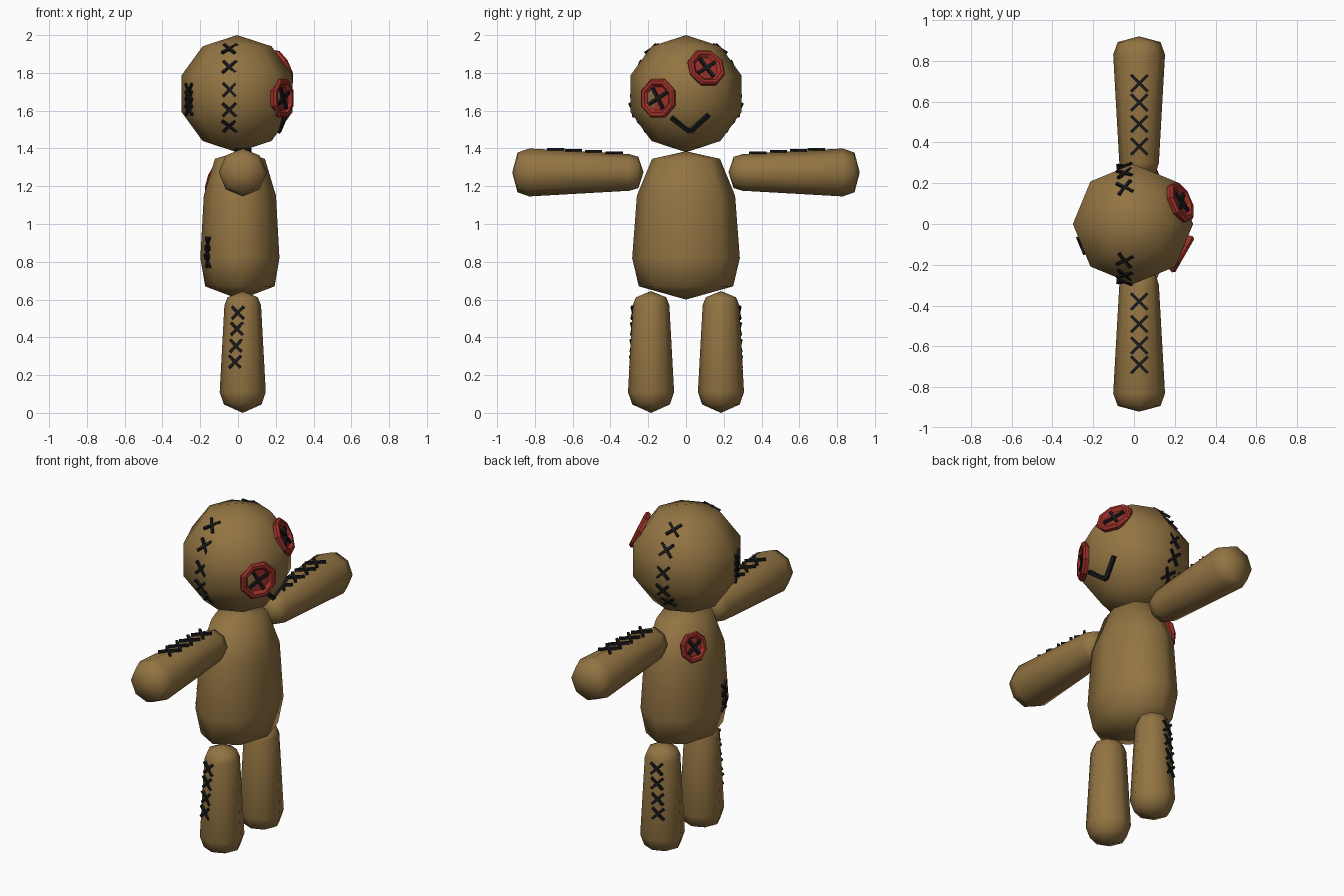
import bpy, bmesh
from math import sin, cos, pi, radians
from mathutils import Vector, Matrix
from mathutils.bvhtree import BVHTree

if "Cube" in bpy.data.objects:
    bpy.data.objects.remove(bpy.data.objects["Cube"])


def material(name, rgb):
    m = bpy.data.materials.new(name)
    m.diffuse_color = (*rgb, 1)
    m.use_nodes = True
    m.node_tree.nodes["Principled BSDF"].inputs["Base Color"].default_value = m.diffuse_color
    return m


CLOTH = material("burlap", (0.29, 0.175, 0.055))
RED = material("button_red", (0.34, 0.03, 0.022))
BLACK = material("thread", (0.01, 0.01, 0.012))


def finish(bm, name, mat, angle=None):
    bmesh.ops.recalc_face_normals(bm, faces=bm.faces)
    me = bpy.data.meshes.new(name)
    bm.to_mesh(me)
    tree = BVHTree.FromBMesh(bm)
    bm.free()
    ob = bpy.data.objects.new(name, me)
    bpy.context.collection.objects.link(ob)
    me.materials.append(mat)
    if angle:
        bpy.ops.object.select_all(action='DESELECT')
        ob.select_set(True)
        bpy.context.view_layer.objects.active = ob
        bpy.ops.object.shade_smooth_by_angle(angle=radians(angle))
    return tree


def lathe(name, profile, mat, matrix, angle=80, n=8):
    """Eight-sided closed form; profile is (height, radius), poles at both ends."""
    bm = bmesh.new()
    rings = []
    for t, r in profile:
        k = n if r > 0 else 1
        rings.append([bm.verts.new(matrix @ Vector((r * cos(2 * pi * i / n), r * sin(2 * pi * i / n), t)))
                      for i in range(k)])
    for a, b in zip(rings, rings[1:]):
        for i in range(n):
            j = (i + 1) % n
            if len(a) == 1:
                bm.faces.new((a[0], b[i], b[j]))
            elif len(b) == 1:
                bm.faces.new((a[i], b[0], a[j]))
            else:
                bm.faces.new((a[i], b[i], b[j], a[j]))
    return finish(bm, name, mat, angle)


def bar(bm, a, b, n, width, thick):
    d = b - a
    x = d.normalized()
    y = n.cross(x).normalized()
    z = x.cross(y)
    m = Matrix((x, y, z)).transposed().to_4x4()
    m.translation = (a + b) / 2
    bmesh.ops.create_cube(bm, size=1, matrix=m @ Matrix.Diagonal((d.length, width, thick, 1)))


def cross(bm, p, n, up, length, angle=45, width=0.014, thick=0.014):
    n = n.normalized()
    u = (up - n * up.dot(n)).normalized()
    v = n.cross(u)
    for ang in (radians(angle), radians(angle + 90)):
        d = (u * cos(ang) + v * sin(ang)) * length / 2
        bar(bm, p - d, p + d, n, width, thick)


def stitches(name, tree, starts, aim, up, length, normal=None):
    """Row of crosses dropped onto a surface along the aim direction."""
    bm = bmesh.new()
    aim, up = Vector(aim), Vector(up)
    for s in starts:
        hit, fn, _, _ = tree.ray_cast(Vector(s), aim)
        if hit is None:
            continue
        n = normal(hit) if normal else fn
        cross(bm, hit + n.normalized() * 0.004, n, up, length)
    finish(bm, name, BLACK)


def button(name, center, normal, size):
    c, n = Vector(center), Vector(normal).normalized()
    m = n.to_track_quat('Z', 'Y').to_matrix().to_4x4()
    m.translation = c
    prof = [(-0.016, 0), (-0.016, 0.104), (0.004, 0.11), (0.016, 0.1),
            (0.016, 0.082), (-0.002, 0.066), (-0.004, 0)]
    lathe(name, prof, RED, m @ Matrix.Rotation(pi / 8, 4, 'Z') @ Matrix.Scale(size, 4), 25)
    bm = bmesh.new()
    cross(bm, c + n * 0.006, n, Vector((0, 0, 1)), 0.125 * size, 30, 0.017, 0.014)
    finish(bm, name + "_thread", BLACK)


# Head: eight segments, five bands
HC = Vector((-0.005, 0, 1.69))
head = lathe("head", [(-0.31, 0)] + [(0.31 * sin(radians(a)), 0.31 * cos(radians(a)))
             for a in (-54, -18, 18, 54)] + [(0.31, 0)], CLOTH, Matrix.Translation(HC))

# Torso, flattened front to back
body = lathe("torso", [(0.6, 0), (0.67, 0.25), (0.82, 0.285), (1.15, 0.26), (1.345, 0.18), (1.385, 0)],
             CLOTH, Matrix.Translation((0.01, 0, 0)) @ Matrix.Diagonal((0.735, 1, 1, 1)))

# Limbs, with a stitched seam on each
LEG = [(0, 0), (0.045, 0.1), (0.11, 0.122), (0.57, 0.097), (0.612, 0.08), (0.645, 0)]
ARM = [(0.225, 0), (0.252, 0.083), (0.3, 0.097), (0.83, 0.127), (0.892, 0.105), (0.92, 0)]
for side, s in (("right", -1), ("left", 1)):
    leg = lathe(side + "_leg", LEG, CLOTH, Matrix.Translation((0.025, s * 0.185, 0)))
    stitches(side + "_leg_stitches", leg, [(-0.015 + 0.005 * i, s, z) for i, z in
             enumerate((0.27, 0.355, 0.445, 0.53))], (0, -s, 0), (0, 0, 1), 0.092,
             lambda h, s=s: Vector((-0.25, s, 0)))
    arm = lathe(side + "_arm", ARM, CLOTH,
                Matrix.Translation((0.025, 0, 1.273)) @ Matrix.Rotation(-s * pi / 2, 4, 'X'))
    stitches(side + "_arm_stitches", arm, [(0.026, s * y, 3) for y in (0.38, 0.49, 0.595, 0.69)],
             (0, 0, -1), (0, 1, 0), 0.115, lambda h: Vector((0, 0, 1)))
    stitches(side + "_head_stitches", head, [(-0.045, s, z) for z in (1.52, 1.605, 1.71, 1.83, 1.925)],
             (0, -s, 0), (0, 0, 1), 0.1, lambda h: h - HC)

# Short patches of stitches at the back
stitches("back_head_stitches", head, [(-1, -0.105, z) for z in (1.62, 1.66, 1.7)],
         (1, 0, 0), (0, 0, 1), 0.12)
stitches("back_torso_stitches", body, [(-1, -0.13, z) for z in (0.805, 0.85, 0.895)],
         (1, 0, 0), (0, 0, 1), 0.095)

# Button eyes and a loose button on the back
button("upper_eye", (0.228, 0.107, 1.826), (0.83, 0.36, 0.42), 0.98)
button("lower_eye", (0.235, -0.147, 1.665), (0.87, -0.5, 0), 1)
hit, fn, _, _ = body.ray_cast(Vector((-1, 0.115, 1.225)), Vector((1, 0, 0)))
button("back_button", hit + fn * 0.01, fn, 0.8)

# Crooked stitched mouth
bm = bmesh.new()
pts = []
for y, z in ((-0.074, 1.568), (0.021, 1.495), (0.116, 1.582)):
    p = head.ray_cast(Vector((1, y, z)), Vector((-1, 0, 0)))[0]
    pts.append(p + (p - HC).normalized() * 0.008)
for a, b in zip(pts, pts[1:]):
    bar(bm, a, b, (a + b) / 2 - HC, 0.022, 0.024)
finish(bm, "mouth", BLACK)
